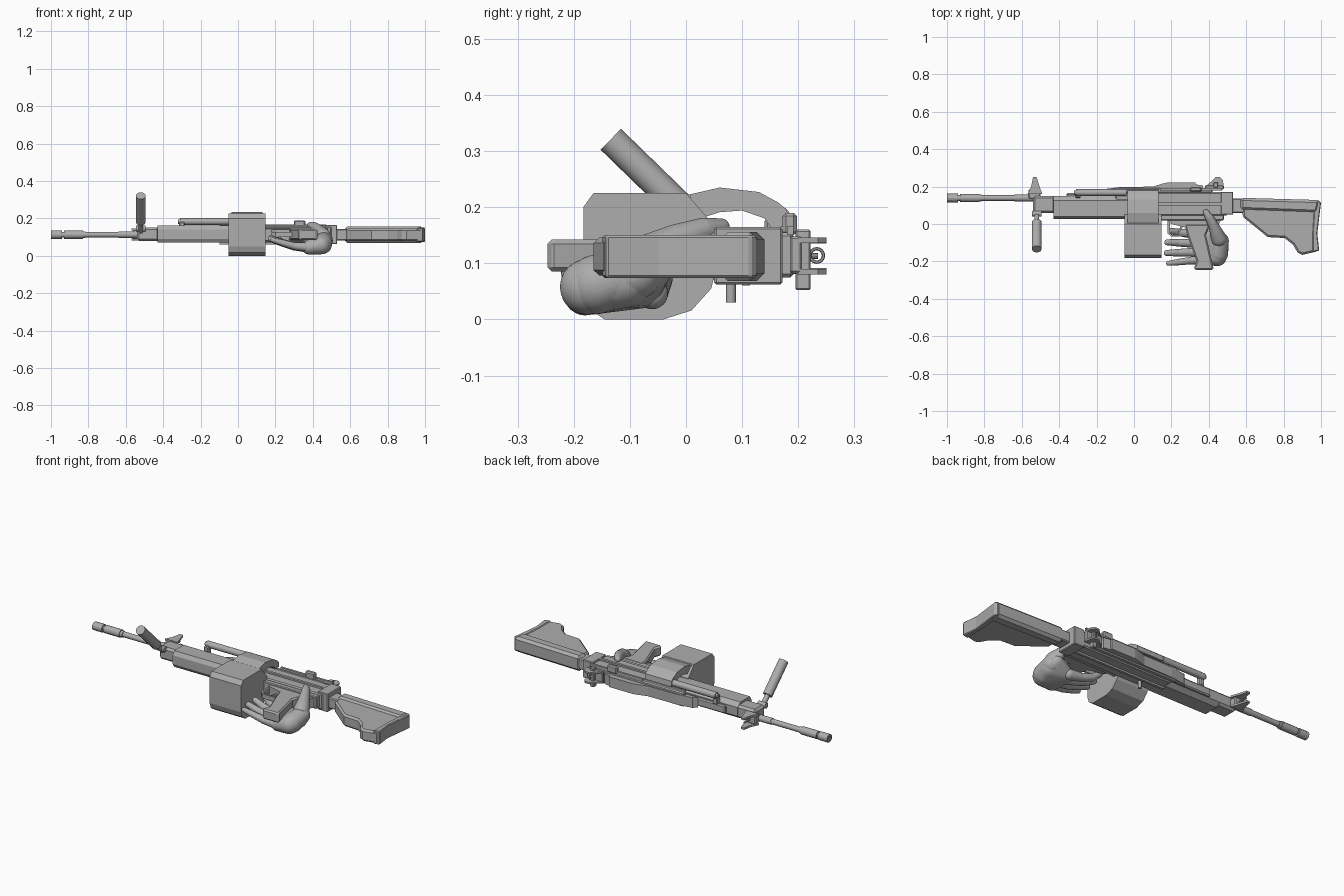
import bpy, bmesh, math
from mathutils import Vector, Matrix

grey = bpy.data.materials.new("plain grey")
grey.diffuse_color = (0.42, 0.42, 0.42, 1)


def finish(name, bm, bevel=0, smooth=False):
    bmesh.ops.recalc_face_normals(bm, faces=bm.faces)
    me = bpy.data.meshes.new(name)
    bm.to_mesh(me)
    bm.free()
    me.materials.append(grey)
    ob = bpy.data.objects.new(name, me)
    bpy.context.collection.objects.link(ob)
    if bevel:
        m = ob.modifiers.new("bevel", 'BEVEL')
        m.width, m.segments, m.limit_method = bevel, 1, 'ANGLE'
        m.angle_limit = math.radians(40)
    if smooth:
        bpy.context.view_layer.objects.active = ob
        ob.select_set(True)
        bpy.ops.object.shade_smooth_by_angle(angle=math.radians(40))
        ob.select_set(False)
    return ob


def prism(name, pts, axis, a, b, bevel=0):
    """Extrude a profile: axis 'z' takes (x, y) points, axis 'x' takes (y, z) points."""
    bm = bmesh.new()
    put = (lambda p, t: (p[0], p[1], t)) if axis == 'z' else (lambda p, t: (t, p[0], p[1]))
    lo = [bm.verts.new(put(p, a)) for p in pts]
    hi = [bm.verts.new(put(p, b)) for p in pts]
    bm.faces.new(lo)
    bm.faces.new(hi)
    n = len(pts)
    for i in range(n):
        bm.faces.new((lo[i], lo[(i + 1) % n], hi[(i + 1) % n], hi[i]))
    return finish(name, bm, bevel)


def box(name, x0, x1, y0, y1, z0, z1, bevel=0):
    return prism(name, [(x0, y0), (x1, y0), (x1, y1), (x0, y1)], 'z', z0, z1, bevel)


def rod(name, p, q, r, r2=None, sides=12):
    p, q = Vector(p), Vector(q)
    bm = bmesh.new()
    rot = (q - p).to_track_quat('Z', 'Y').to_matrix().to_4x4()
    bmesh.ops.create_cone(bm, cap_ends=True, segments=sides, radius1=r, radius2=r if r2 is None else r2,
                          depth=(q - p).length, matrix=Matrix.Translation((p + q) / 2) @ rot)
    return finish(name, bm, 0, True)


def hull(bm, balls):
    """Smooth skin stretched around (x, y, z, radius) balls."""
    part = bmesh.new()
    for x, y, z, r in balls:
        bmesh.ops.create_icosphere(part, subdivisions=3, radius=r, matrix=Matrix.Translation((x, y, z)))
    res = bmesh.ops.convex_hull(part, input=part.verts[:])
    junk = [v for v in res['geom_interior'] if isinstance(v, bmesh.types.BMVert)]
    bmesh.ops.delete(part, geom=junk, context='VERTS')
    inner = [f for f in res['geom_unused'] if isinstance(f, bmesh.types.BMFace) and f.is_valid]
    bmesh.ops.delete(part, geom=inner, context='FACES')
    tmp = bpy.data.meshes.new("tmp")
    part.to_mesh(tmp)
    part.free()
    bm.from_mesh(tmp)
    bpy.data.meshes.remove(tmp)


def limb(name, balls):
    bm = bmesh.new()
    for a, b in zip(balls, balls[1:]):
        hull(bm, [a, b])
    return finish(name, bm, 0, True)


# Barrel and muzzle
BY, BZ = 0.139, 0.113
for name, x0, x1, r in (("barrel", -0.99, -0.5, 0.015), ("muzzle_tip", -0.995, -0.94, 0.023),
                        ("muzzle_sleeve", -0.93, -0.83, 0.022), ("muzzle_collar", -0.83, -0.815, 0.018),
                        ("barrel_root", -0.64, -0.53, 0.018)):
    rod(name, (x0, BY, BZ), (x1, BY, BZ), r)
bm = bmesh.new()
for x, r in ((-1.0, 0.023), (-0.97, 0.023), (-0.97, 0.013), (-1.0, 0.013)):
    for i in range(12):
        a = i * math.tau / 12
        bm.verts.new((x, BY + r * math.cos(a), BZ + r * math.sin(a)))
bm.verts.ensure_lookup_table()
for k in range(4):
    for i in range(12):
        j = (i + 1) % 12
        n = (k + 1) % 4 * 12
        bm.faces.new([bm.verts[v] for v in (k * 12 + i, k * 12 + j, n + j, n + i)])
finish("muzzle_ring", bm)

# Front block, handguard
box("front_block", -0.54, -0.42, 0.058, 0.15, 0.078, 0.152, 0.012)
prism("handguard", [(0.027, 0.09), (0.04, 0.07), (0.125, 0.07), (0.15, 0.09), (0.15, 0.14),
                    (0.125, 0.162), (0.04, 0.162), (0.027, 0.14)], 'x', -0.43, 0.0)
box("upper_rib", -0.36, 0.0, 0.145, 0.165, 0.09, 0.135, 0.006)

# Front sight: base and two splayed ears
box("front_sight_base", -0.565, -0.5, 0.135, 0.185, 0.09, 0.136, 0.005)
for i, z in enumerate((0.081, 0.135)):
    prism(f"front_sight_ear_{i}", [(-0.57, 0.16), (-0.49, 0.16), (-0.505, 0.2), (-0.52, 0.25),
                                   (-0.54, 0.25), (-0.55, 0.2)], 'z', z, z + 0.011)
rod("front_sight_post", (-0.53, 0.18, BZ), (-0.53, 0.235, BZ), 0.005, sides=8)

# Carry handle, angled outward
rod("handle_grip", (-0.52, -0.134, 0.321), (-0.52, 0.01, 0.181), 0.026, sides=14)
rod("handle_neck", (-0.52, 0.01, 0.181), (-0.52, 0.065, 0.13), 0.014, sides=10)
rod("handle_hinge", (-0.545, 0.055, 0.145), (-0.495, 0.055, 0.145), 0.016, sides=10)

# Side tube with end bracket
rod("side_tube", (-0.31, 0.168, 0.183), (-0.04, 0.168, 0.183), 0.018)
rod("tube_cap", (-0.32, 0.168, 0.183), (-0.305, 0.168, 0.183), 0.012)
box("tube_bracket", -0.315, -0.285, 0.14, 0.17, 0.13, 0.18, 0.005)

# Ammunition box and curved feed cover
prism("ammo_box", [(-0.183, 0.2), (-0.165, 0.225), (0.0, 0.225), (0.035, 0.185), (0.05, 0.165), (0.05, 0.075),
                   (0.045, 0.055), (0.01, 0.016), (-0.04, 0.0), (-0.145, 0.0), (-0.172, 0.018),
                   (-0.183, 0.05)], 'x', -0.05, 0.148)
prism("feed_cover", [(-0.005, 0.22), (0.06, 0.235), (0.13, 0.227), (0.165, 0.208), (0.18, 0.195), (0.184, 0.165),
                     (0.15, 0.165), (0.14, 0.18), (0.1, 0.194), (0.06, 0.191), (0.035, 0.183)],
      'x', -0.035, 0.13)
rod("feed_hinge", (-0.04, 0.003, 0.218), (0.14, 0.003, 0.218), 0.006, sides=8)

# Receiver, rails and top cover
box("receiver", -0.1, 0.5, 0.045, 0.17, 0.07, 0.156, 0.006)
box("receiver_top", -0.12, 0.42, 0.165, 0.192, 0.075, 0.155, 0.006)
prism("top_cover", [(-0.19, 0.165), (-0.17, 0.185), (-0.08, 0.197), (0.1, 0.2), (0.15, 0.215), (0.18, 0.222),
                    (0.33, 0.222), (0.33, 0.212), (0.37, 0.205), (0.37, 0.18), (0.0, 0.165)], 'z', 0.082, 0.14)
box("upper_side_rail", 0.14, 0.47, 0.18, 0.192, 0.15, 0.166)
for i, z in enumerate((0.06, 0.153)):
    box(f"side_rail_{i}", -0.1, 0.47, 0.1, 0.114, z, z + 0.012)
box("lower_receiver", 0.14, 0.48, 0.02, 0.06, 0.078, 0.148, 0.004)
rod("charging_handle", (0.03, 0.08, 0.09), (0.03, 0.08, 0.03), 0.009, sides=10)
rod("charging_stem", (0.03, 0.08, 0.09), (0.03, 0.08, 0.055), 0.006, sides=8)

# Rear block and rear sight
box("rear_block", 0.465, 0.53, 0.05, 0.172, 0.062, 0.165, 0.004)
box("rear_sight_base", 0.38, 0.48, 0.185, 0.207, 0.082, 0.148, 0.004)
box("sight_cross_shaft", 0.425, 0.45, 0.195, 0.222, 0.052, 0.16, 0.003)
box("sight_latch", 0.3, 0.36, 0.172, 0.198, 0.15, 0.19, 0.006)
for i, z in enumerate((0.08, 0.136)):
    prism(f"rear_sight_ear_{i}", [(0.38, 0.2), (0.48, 0.2), (0.475, 0.235), (0.46, 0.25), (0.435, 0.25),
                                  (0.41, 0.225)], 'z', z, z + 0.01)
bpy.ops.mesh.primitive_torus_add(location=(0.44, 0.233, 0.114), rotation=(0, math.pi / 2, 0), major_radius=0.012,
                                 minor_radius=0.003, major_segments=16, minor_segments=6)
bpy.context.object.name = "rear_sight_ring"
bpy.context.object.data.materials.append(grey)

# Stock: thick tube housing on top, thinner butt below, butt plate
box("stock_neck", 0.52, 0.6, 0.06, 0.135, 0.082, 0.142, 0.005)
prism("stock_upper", [(0.57, 0.075), (0.98, 0.06), (0.995, 0.128), (0.57, 0.14)], 'z', 0.068, 0.156, 0.014)
prism("stock_butt", [(0.58, 0.1), (0.58, 0.04), (0.715, -0.07), (0.805, -0.075), (0.85, -0.11), (0.875, -0.153),
                     (0.90, -0.165), (0.985, -0.145), (0.975, -0.04), (0.99, 0.1)], 'z', 0.078, 0.146, 0.01)
prism("butt_plate", [(0.955, -0.15), (0.99, -0.142), (0.98, -0.05), (1.0, 0.115), (0.985, 0.128),
                     (0.965, 0.115), (0.955, -0.05)], 'z', 0.074, 0.15, 0.004)

# Trigger housing, guard, trigger and pistol grip
prism("trigger_housing", [(0.17, 0.03), (0.47, 0.03), (0.45, -0.01), (0.4, -0.03), (0.28, -0.02), (0.2, 0.0)],
      'z', 0.085, 0.14)
prism("trigger_guard", [(0.18, 0.02), (0.18, -0.05), (0.2, -0.068), (0.3, -0.068), (0.3, -0.058), (0.205, -0.058),
                        (0.192, -0.045), (0.192, 0.02)], 'z', 0.1, 0.126)
prism("trigger", [(0.25, 0.0), (0.265, 0.0), (0.255, -0.03), (0.24, -0.048), (0.235, -0.045), (0.245, -0.025)],
      'z', 0.108, 0.118)
prism("pistol_grip", [(0.27, 0.0), (0.41, 0.0), (0.385, -0.06), (0.425, -0.235), (0.42, -0.247), (0.33, -0.247),
                      (0.32, -0.235), (0.335, -0.2), (0.285, -0.06)], 'z', 0.085, 0.142, 0.008)

# Gloved hand: palm behind the grip, fingers along its lower side, thumb over it
bm = bmesh.new()
hull(bm, [(0.445, -0.175, 0.058, 0.05), (0.455, -0.11, 0.07, 0.05), (0.38, -0.18, 0.045, 0.038),
          (0.36, -0.075, 0.05, 0.03), (0.45, -0.06, 0.09, 0.035)])
finish("hand_palm", bm, 0, True)
limb("hand_cuff", [(0.45, -0.16, 0.062, 0.053), (0.46, -0.09, 0.082, 0.047)])
limb("hand_thumb", [(0.385, 0.062, 0.164, 0.016), (0.405, 0.03, 0.158, 0.023), (0.43, -0.02, 0.14, 0.029),
                    (0.455, -0.08, 0.105, 0.042)])
for name, yb, yt, xt, zt in (("index", -0.06, -0.037, 0.195, 0.1), ("middle", -0.105, -0.098, 0.178, 0.095),
                             ("ring", -0.15, -0.155, 0.175, 0.09), ("little", -0.19, -0.21, 0.185, 0.085)):
    r = 0.017 if name == "little" else 0.02
    limb(f"hand_{name}_finger", [(0.37, yb, 0.046, r + 0.008), (0.3, yb * 0.7 + yt * 0.3, 0.052, r + 0.003),
                                 (0.235, yb * 0.3 + yt * 0.7, 0.07, r), (xt, yt, zt, r - 0.004)])
